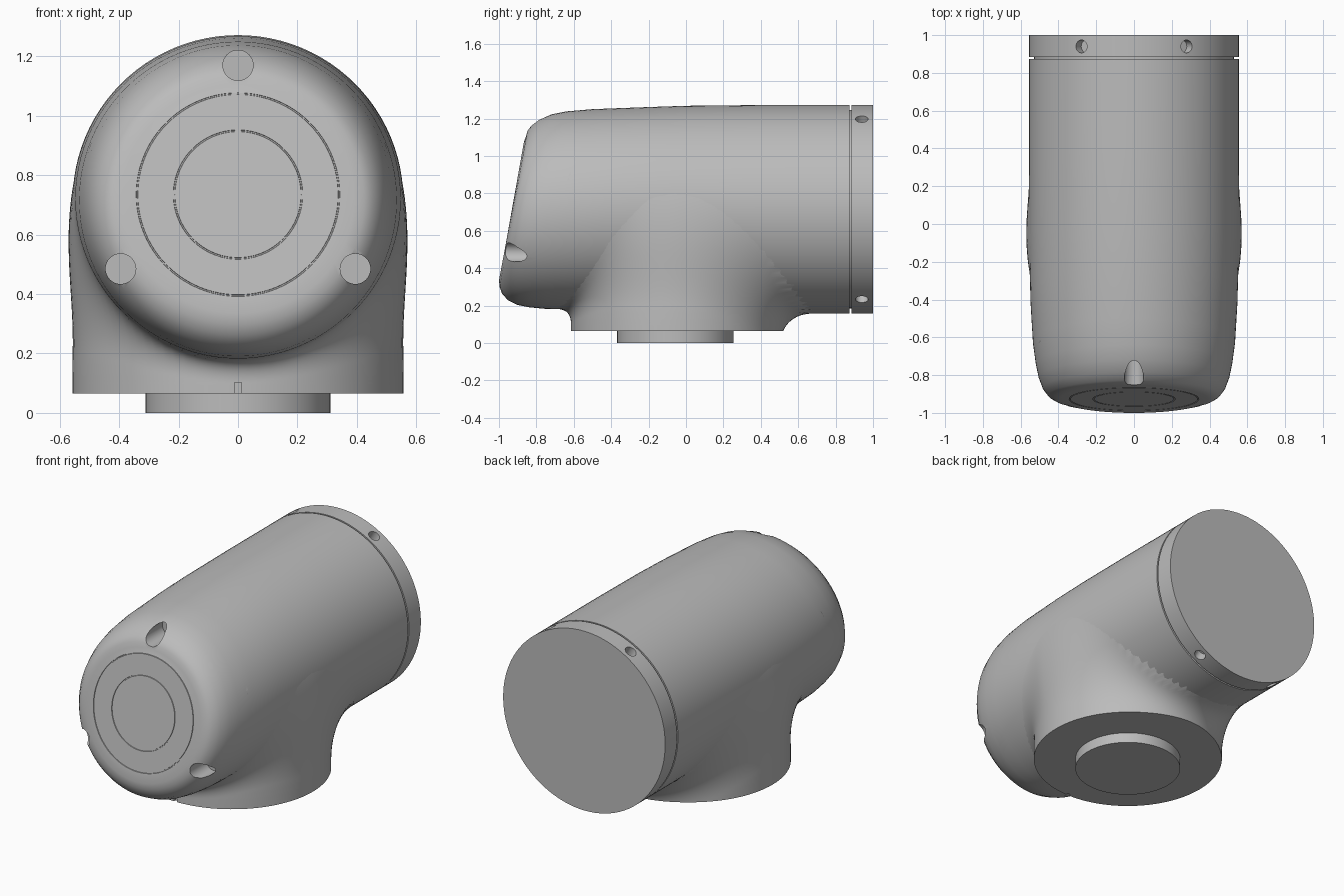
import bpy, bmesh, math
from mathutils import Vector

cube = bpy.data.objects.get("Cube")
if cube:
    bpy.data.objects.remove(cube, do_unlink=True)

grey = bpy.data.materials.new("satin grey")
grey.use_nodes = True
colour = (0.5, 0.5, 0.5, 1)
grey.diffuse_color = colour
grey.node_tree.nodes["Principled BSDF"].inputs["Base Color"].default_value = colour

SEG = 96
AXIS_Z, TUBE_R = 0.715, 0.557
BASE_Y, BASE_Z = -0.057, 0.065


def make_object(name, bm):
    bmesh.ops.recalc_face_normals(bm, faces=bm.faces)
    mesh = bpy.data.meshes.new(name)
    bm.to_mesh(mesh)
    bm.free()
    mesh.materials.append(grey)
    obj = bpy.data.objects.new(name, mesh)
    bpy.context.collection.objects.link(obj)
    return obj


def loft(name, rings):
    """Skin a list of equally long point rings and close both ends."""
    bm = bmesh.new()
    loops = [[bm.verts.new(p) for p in ring] for ring in rings]
    for a, b in zip(loops, loops[1:]):
        for i in range(SEG):
            j = (i + 1) % SEG
            bm.faces.new((a[i], a[j], b[j], b[i]))
    bm.faces.new(loops[0])
    bm.faces.new(loops[-1])
    return make_object(name, bm)


def cylinder(name, start, end, radius, seg=32):
    start, end = Vector(start), Vector(end)
    axis = end - start
    bm = bmesh.new()
    bmesh.ops.create_cone(bm, cap_ends=True, segments=seg, radius1=radius,
                          radius2=radius, depth=axis.length)
    bmesh.ops.rotate(bm, verts=bm.verts, matrix=axis.to_track_quat("Z", "Y").to_matrix())
    bmesh.ops.translate(bm, verts=bm.verts, vec=(start + end) / 2)
    return make_object(name, bm)


def activate(obj):
    bpy.ops.object.select_all(action="DESELECT")
    obj.select_set(True)
    bpy.context.view_layer.objects.active = obj


def cut(obj, cutters):
    activate(obj)
    for c in cutters:
        mod = obj.modifiers.new("cut", "BOOLEAN")
        mod.operation, mod.solver, mod.object = "DIFFERENCE", "EXACT", c
        bpy.ops.object.modifier_apply(modifier=mod.name)
        bpy.data.objects.remove(c, do_unlink=True)


# Housing sections: top y, top z, bottom y, bottom z, half width
def straight(y, r=TUBE_R):
    return (y, AXIS_Z + r, y, AXIS_Z - r, r)


rear = [straight(1), straight(0.884), straight(0.884, 0.53),
        straight(0.874, 0.53), straight(0.874)]
front = [
    straight(0.4),
    (0.0, 1.268, -0.1, 0.16, 0.556),
    (-0.18, 1.262, -0.64, 0.18, 0.548),
    (-0.5, 1.25, -0.76, 0.183, 0.535),
    (-0.64, 1.238, -0.84, 0.191, 0.52),
    (-0.72, 1.222, -0.9, 0.203, 0.505),
    (-0.785, 1.195, -0.95, 0.227, 0.483),
    (-0.828, 1.163, -0.983, 0.262, 0.454),
    (-0.848, 1.135, -0.996, 0.298, 0.425),
    (-0.855, 1.105, -1.0, 0.335, 0.39),
]


# Tilted end face with two fine circular grooves
def on_face(r, depth=0):
    y, z, lean = -0.927 + depth, 0.735, 0.178 * r
    return (y + lean, z + r, y - lean, z - r, r)


face = []
for r in (0.343, 0.218):
    face += [on_face(r), on_face(r - 0.001, 0.004),
             on_face(r - 0.005, 0.004), on_face(r - 0.006)]


def section_ring(s):
    yt, zt, yb, zb, w = s
    points = []
    for i in range(SEG):
        a = math.tau * i / SEG
        c = math.cos(a)
        points.append((w * math.sin(a), (yt + yb) / 2 + c * (yt - yb) / 2,
                       (zt + zb) / 2 + c * (zt - zb) / 2))
    return points


housing = loft("joint_housing", [section_ring(s) for s in rear + front + face])

# Screw bores in the end cap
cutters = []
for x, z, back in ((0, 1.17, -0.67), (0.395, 0.485, -0.8), (-0.395, 0.485, -0.8)):
    cutters.append(cylinder("bore", (x, -1.1, z), (x, back, z), 0.051))
# Radial holes in the rear flange
for deg in (60, 120, 240, 300):
    a = math.radians(deg)
    p = [(r * math.cos(a), 0.94, AXIS_Z + r * math.sin(a)) for r in (0.5, 0.62)]
    cutters.append(cylinder("flange_hole", p[0], p[1], 0.034))
cut(housing, cutters)


# Base skirt, blended softly into the housing
def sample(table, y):
    if y >= table[0][0]:
        return table[0][1]
    for (y0, v0), (y1, v1) in zip(table, table[1:]):
        if y >= y1:
            return v0 + (v1 - v0) * (y0 - y) / (y0 - y1)
    return table[-1][1]


tops = [(s[0], s[1]) for s in front]
bottoms = [(s[2], s[3]) for s in front]
widths = [((s[0] + s[2]) / 2, s[4]) for s in front]


def outside(x, y, z):
    top, bottom, w = sample(tops, y), sample(bottoms, y), sample(widths, y)
    h = (top - bottom) / 2
    tube = (math.hypot(x / w, (z - (top + bottom) / 2) / h) - 1) * h + 0.002
    skirt = math.hypot(x, y - BASE_Y) - (0.558 - 0.12 * ((z - BASE_Z) / 0.65) ** 3)
    k = 0.08 + 0.12 * min(1, max(0, (y + 0.6) / 0.4))
    blend = max(0, 1 - abs(tube - skirt) / k)
    return min(tube, skirt) - blend * blend * k / 4


def skirt_ring(z):
    points = []
    for i in range(SEG):
        c, s = math.cos(math.tau * i / SEG), math.sin(math.tau * i / SEG)
        lo, limit = 0.2, 0.77
        hi = lo
        while hi < limit and outside(hi * c, BASE_Y + hi * s, z) < 0:
            lo, hi = hi, hi + 0.03
        for _ in range(10):
            mid = (lo + hi) / 2
            if outside(mid * c, BASE_Y + mid * s, z) < 0:
                lo = mid
            else:
                hi = mid
        r = min(lo, limit)
        points.append((r * c, BASE_Y + r * s, z))
    return points


RINGS = 80
skirt = loft("base_skirt", [skirt_ring(BASE_Z + 0.88 * (i / RINGS) ** 2.2)
                            for i in range(RINGS + 1)])

# Alignment notch at the front of the skirt
bm = bmesh.new()
bmesh.ops.create_cube(bm, size=1)
bmesh.ops.scale(bm, verts=bm.verts, vec=(0.022, 0.06, 0.08))
bmesh.ops.translate(bm, verts=bm.verts, vec=(0, -0.63, 0.062))
cut(skirt, [make_object("notch", bm)])

# Mounting spigot under the base
spigot = cylinder("mounting_spigot", (0, BASE_Y, 0), (0, BASE_Y, 0.1), 0.311, SEG)

for obj in (housing, skirt, spigot):
    activate(obj)
    bpy.ops.object.shade_smooth_by_angle(angle=math.radians(35))
